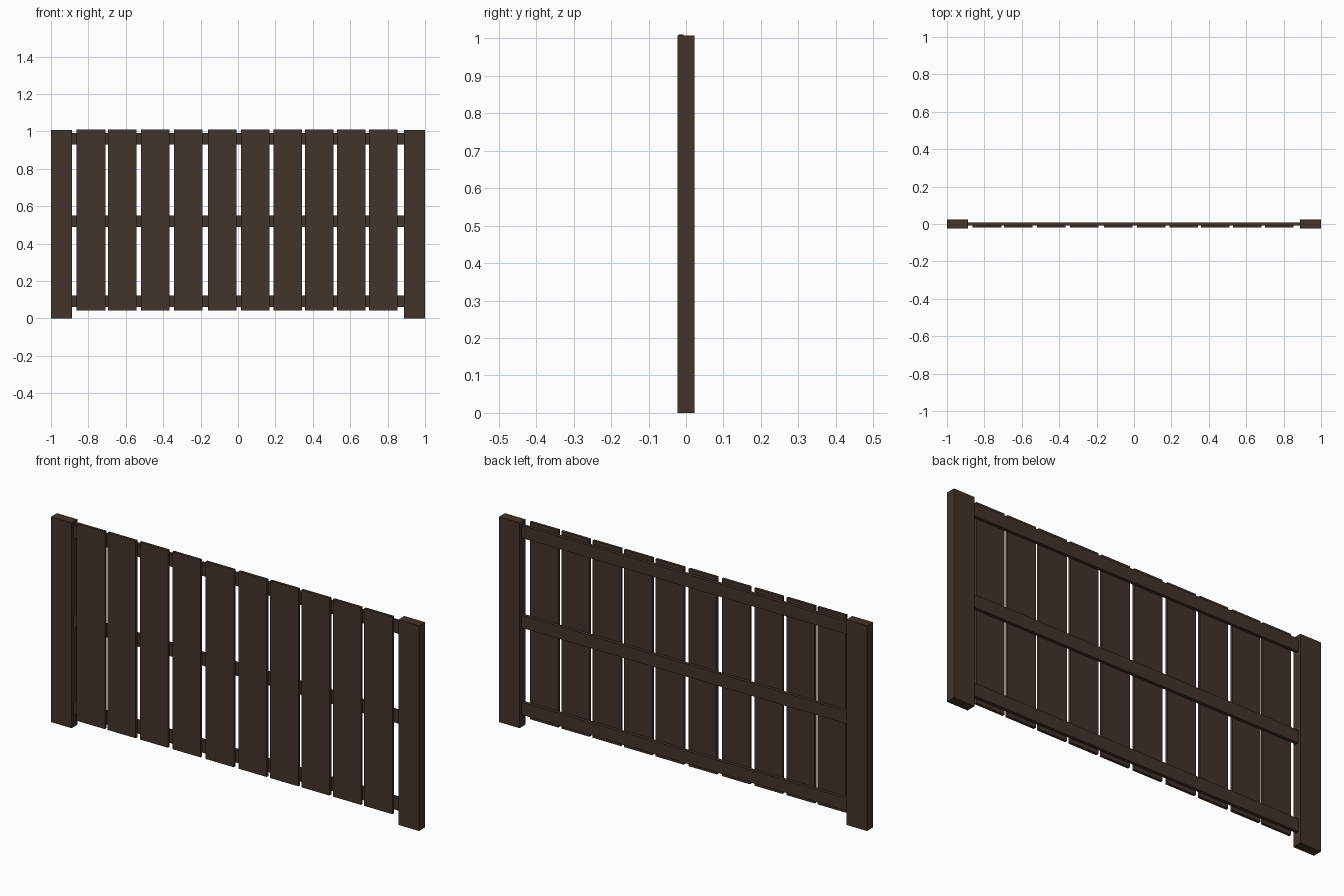
import bpy

if "Cube" in bpy.data.objects:
    bpy.data.objects.remove(bpy.data.objects["Cube"])

wood = bpy.data.materials.new("dark_wood")
wood.diffuse_color = (0.055, 0.034, 0.025, 1)
wood.use_nodes = True
wood.node_tree.nodes["Principled BSDF"].inputs["Base Color"].default_value = wood.diffuse_color


def box(name, x0, x1, y0, y1, z0, z1):
    bpy.ops.mesh.primitive_cube_add(
        size=1, location=((x0 + x1) / 2, (y0 + y1) / 2, (z0 + z1) / 2))
    ob = bpy.context.object
    ob.name = name
    ob.scale = (x1 - x0, y1 - y0, z1 - z0)
    bpy.ops.object.transform_apply(location=False, rotation=False, scale=True)
    ob.data.materials.append(wood)
    return ob


# End posts
box("left_post", -1, -0.888, -0.023, 0.023, 0, 1.008)
box("right_post", 0.888, 1, -0.023, 0.023, 0, 1.008)

# Horizontal rails behind the planks, let slightly into the posts
for name, z in (("bottom_rail", 0.092), ("middle_rail", 0.519), ("top_rail", 0.96)):
    box(name, -0.895, 0.895, -0.007, 0.009, z - 0.031, z + 0.031)

# Vertical planks, slightly unevenly spaced
centres = (-0.786, -0.618, -0.443, -0.266, -0.085, 0.093, 0.265, 0.435, 0.606, 0.776)
for i, x in enumerate(centres):
    box(f"plank_{i + 1}", x - 0.0765, x + 0.0765, -0.02, -0.007, 0.042, 1.011)
